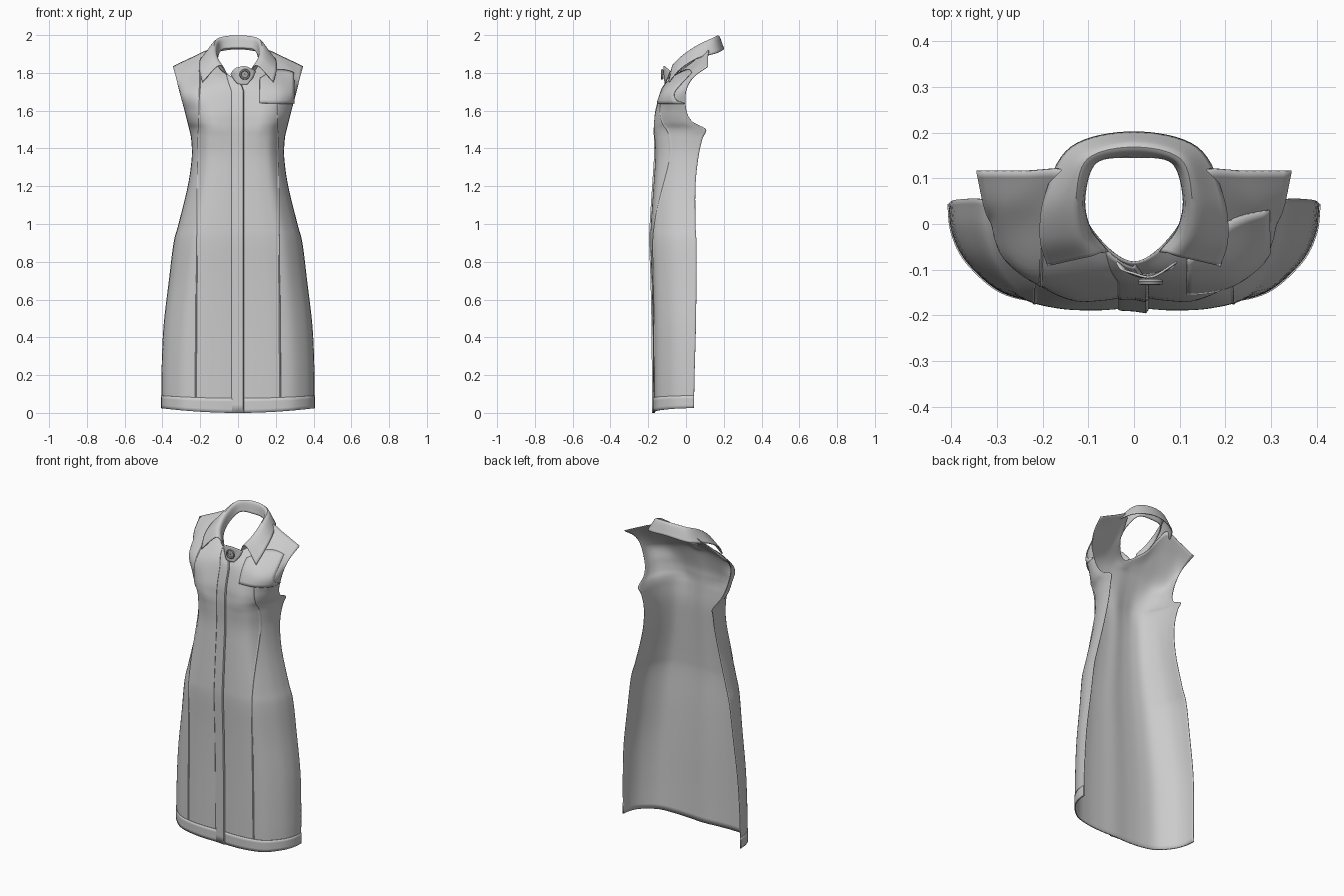
import bpy, bmesh, math
from mathutils import Vector

if "Cube" in bpy.data.objects:
    bpy.data.objects.remove(bpy.data.objects["Cube"], do_unlink=True)


def material(name, grey):
    m = bpy.data.materials.new(name)
    m.use_nodes = True
    m.diffuse_color = (grey, grey, grey, 1)
    m.node_tree.nodes["Principled BSDF"].inputs["Base Color"].default_value = (grey, grey, grey, 1)
    return m


fabric = material("light grey fabric", 0.6)
button_grey = material("mid grey button", 0.4)


def spline(points, t):
    """Point on a smooth curve through the given points."""
    n = len(points) - 1
    i = min(max(int(t), 0), n - 1)
    f = t - i
    b, c = points[i], points[i + 1]
    a = points[i - 1] if i > 0 else b * 2 - c
    d = points[i + 2] if i + 2 <= n else c * 2 - b
    return b + (c - a) * f / 2 + (a - b * 2.5 + c * 2 - d / 2) * f**2 + ((b - c) * 3 + d - a) * f**3 / 2


def surface(net, s, t):
    return spline([spline(row, s) for row in net], t)


def mirrored(points):
    return [Vector((-p[0], p[1], p[2])) for p in points[:0:-1]] + [Vector(p) for p in points]


def grid_object(name, rows, mat, thickness):
    bm = bmesh.new()
    grid = [[bm.verts.new(p) for p in row] for row in rows]
    for low, high in zip(grid, grid[1:]):
        for k in range(len(low) - 1):
            bm.faces.new((low[k], low[k + 1], high[k + 1], high[k]))
    return finish(name, bm, mat, thickness)


def finish(name, bm, mat, thickness=0):
    mesh = bpy.data.meshes.new(name)
    bm.to_mesh(mesh)
    bm.free()
    mesh.materials.append(mat)
    ob = bpy.data.objects.new(name, mesh)
    bpy.context.collection.objects.link(ob)
    bpy.ops.object.select_all(action="DESELECT")
    ob.select_set(True)
    bpy.context.view_layer.objects.active = ob
    bpy.ops.object.shade_smooth_by_angle(angle=math.radians(40))
    if thickness:
        mod = ob.modifiers.new("cloth thickness", "SOLIDIFY")
        mod.thickness = thickness
        mod.offset = -1
    return ob


# Body sections: height, half width, front depth, side edge depth
SECTIONS = [
    (0, .405, -.168, .042), (.2, .405, -.17, .045), (.45, .395, -.172, .052),
    (.7, .366, -.177, .055), (.9, .341, -.184, .055), (1, .315, -.181, .05),
    (1.2, .266, -.168, .05), (1.35, .245, -.158, .065), (1.45, .248, -.158, .087),
    (1.5, .258, -.158, .105), (1.54, .268, -.156, .035), (1.6, .283, -.15, .002),
    (1.7, .31, -.125, 0)]
ACROSS = [0, .25, .5, .72, .9, .98, 1]
DEPTH = [1, 1.02, 1, .9, .6, .3, 0]

body_net = []
for z, w, front, side in SECTIONS:
    row = []
    for a, d in zip(ACROSS, DEPTH):
        x = w * a
        bust = .012 * math.exp(-((x - .12) / .06)**2 - ((z - 1.55) / .1)**2)
        lift = .025 * a * a * max(0, 1 - z / .2)
        row.append((x, side + (front - side) * d - bust, z + lift))
    body_net.append(mirrored(row))
# Upper chest, then the neckline and shoulder seam
body_net.append(mirrored([
    (0, -.105, 1.735), (.06, -.1, 1.75), (.125, -.07, 1.775), (.17, -.02, 1.805),
    (.22, .015, 1.815), (.28, .03, 1.805), (.328, .035, 1.775)]))
body_net.append(mirrored([
    (0, -.085, 1.77), (.05, -.06, 1.79), (.1, 0, 1.83), (.12, .06, 1.88),
    (.15, .115, 1.922), (.24, .115, 1.885), (.345, .115, 1.835)]))
TOP = len(body_net) - 1
SIDE = len(body_net[0]) - 1


def on_body(s, t, offset=0):
    p = surface(body_net, s, t)
    if not offset:
        return p
    e = .02
    ds = surface(body_net, min(s + e, SIDE), t) - surface(body_net, max(s - e, 0), t)
    dt = surface(body_net, s, min(t + e, TOP)) - surface(body_net, s, max(t - e, 0))
    return p + ds.cross(dt).normalized() * offset


def at_x(x, t, offset):
    """Point on the body at a given sideways position."""
    lo, hi = 0, SIDE
    row = [spline([r[k] for r in body_net], t) for k in range(SIDE + 1)]
    for _ in range(18):
        mid = (lo + hi) / 2
        if spline(row, mid).x < x:
            lo = mid
        else:
            hi = mid
    return on_body(lo, t, offset)


def steps(a, b, n):
    return [a + (b - a) * k / n for k in range(n + 1)]


# Dress front, open at the back
grid_object("dress_front", [[on_body(s, t) for s in steps(0, SIDE, 72)]
                            for t in steps(0, TOP, 84)], fabric, .004)

# Hem band
grid_object("hem_band", [[on_body(s, t, .003) for s in steps(0, SIDE, 72)]
                         for t in steps(0, .4, 4)], fabric, .003)

# Button placket, lifting along its free edge
placket_rows = []
for t in steps(0, TOP - .1, 60):
    shift = -.03 * max(0, t - TOP + 2) / 2
    placket_rows.append([at_x(x + shift, t, lift) for x, lift in
                         [(-.035, .001), (-.03, .004), (0, .007), (.027, .01), (.032, .002)]])
grid_object("placket", placket_rows, fabric, .003)

# Shaping seams
for label, sign in (("left", 1), ("right", -1)):
    rows = [[at_x(sign * (.2 + .025 * (1 - t / TOP)) + dx, t, h)
             for dx, h in ((-.004, 0), (0, .003), (.004, 0))] for t in steps(0, TOP - 1, 50)]
    grid_object(label + "_shaping_seam", rows, fabric, 0)

# Loose yoke flap on the left chest
yoke_rows = [[at_x(.115 + (.3 - .115) * u, t, .006) for u in steps(0, .97, 14)]
             for t in steps(TOP - 2.6, TOP - 1, 10)]
grid_object("left_yoke_flap", yoke_rows, fabric, .004)

# Folded collar: inner edge, fold and outer edge at each station
HALF_COLLAR = [
    ((0, .15, 1.93), (0, .168, 1.993), (0, .197, 1.925)),
    ((.085, .138, 1.922), (.1, .143, 1.98), (.135, .165, 1.905)),
    ((.112, .06, 1.875), (.127, .06, 1.94), (.192, .06, 1.875)),
    ((.1, -.01, 1.825), (.122, -.02, 1.885), (.203, -.03, 1.818)),
    ((.06, -.062, 1.79), (.1, -.068, 1.837), (.187, -.088, 1.75))]
collar_net = [mirrored([station[k] for station in HALF_COLLAR]) for k in range(3)]
last = len(collar_net[0]) - 1
grid_object("collar", [[surface(collar_net, s, t) for s in steps(0, last, 64)]
                       for t in steps(0, 2, 14)], fabric, -.006)

# Overlapping neck tab
tab = [[(-.04, -.085, 1.79), (.0, -.112, 1.74), (.05, -.112, 1.74)],
       [(-.03, -.1, 1.81), (.02, -.118, 1.79), (.08, -.1, 1.775)],
       [(-.01, -.108, 1.828), (.04, -.118, 1.835), (.095, -.085, 1.81)]]
tab_net = [[Vector(p) for p in row] for row in tab]
grid_object("neck_tab", [[surface(tab_net, s, t) for s in steps(0, 2, 10)]
                         for t in steps(0, 2, 10)], fabric, .005)

# Round button with a raised rim
RIM = [(.001, .004), (.017, .004), (.02, .009), (.026, .008), (.028, .002), (.024, -.004)]
centre = Vector((.036, -.124, 1.792))
button_rows = []
for r, h in RIM[::-1]:
    button_rows.append([centre + Vector((r * math.cos(a), -h, r * math.sin(a)))
                        for a in steps(0, 2 * math.pi, 32)])
grid_object("neck_button", button_rows, button_grey, 0)
